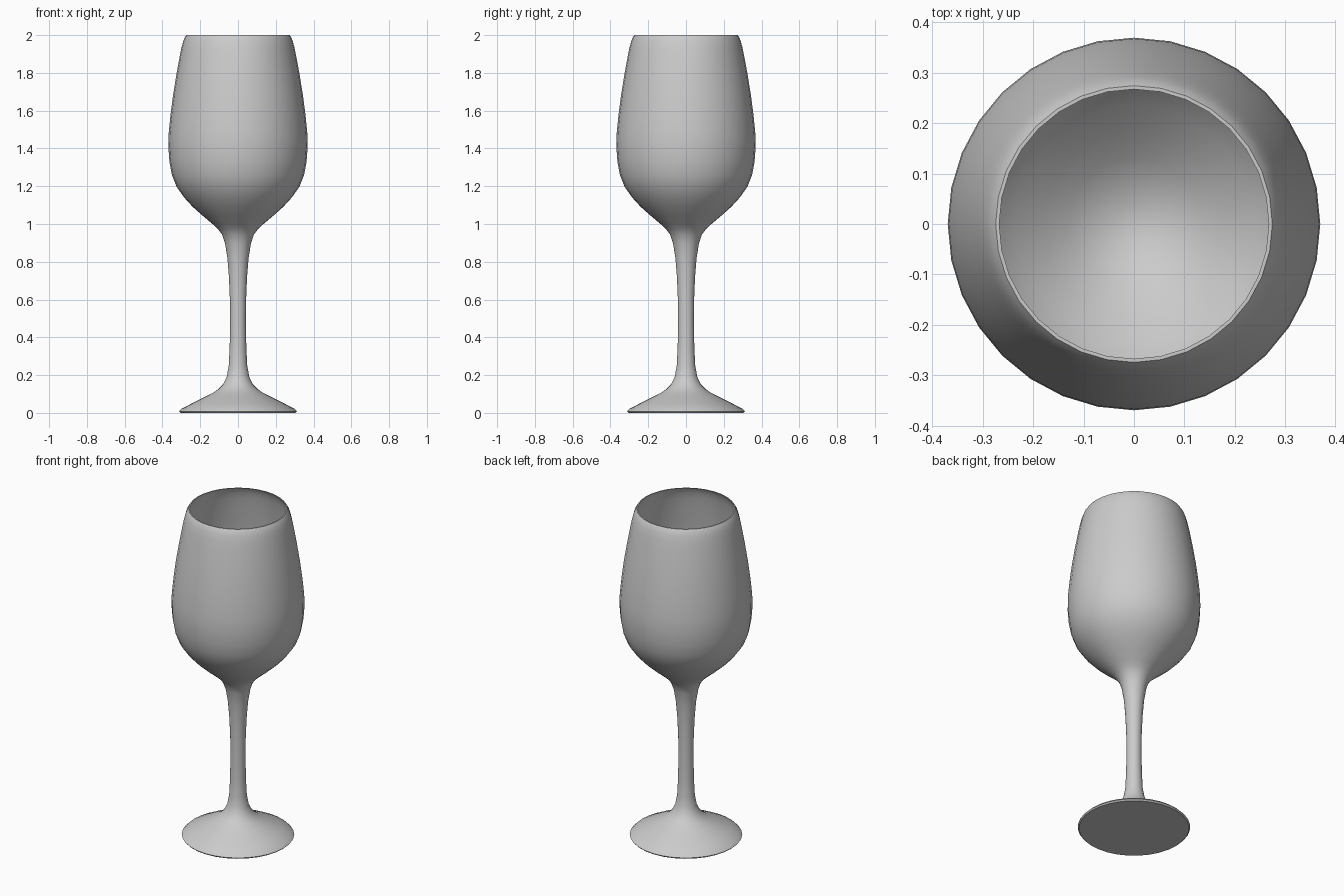
import bpy, bmesh, math

if "Cube" in bpy.data.objects:
    bpy.data.objects.remove(bpy.data.objects["Cube"])

SIDES = 32

# Outer silhouette (radius, height) from base rim up to the lip
foot_stem = [(0.305, 0.0), (0.312, 0.008), (0.298, 0.022), (0.245, 0.05), (0.17, 0.088),
             (0.13, 0.108), (0.105, 0.125), (0.08, 0.15), (0.06, 0.19), (0.049, 0.25),
             (0.044, 0.35), (0.042, 0.47), (0.043, 0.6), (0.048, 0.72),
             (0.056, 0.82), (0.069, 0.90), (0.085, 0.945), (0.108, 0.975)]
bowl = [(0.135, 1.0), (0.185, 1.042), (0.24, 1.091), (0.285, 1.14), (0.325, 1.197),
        (0.35, 1.26), (0.363, 1.33), (0.369, 1.41), (0.367, 1.48), (0.357, 1.58),
        (0.344, 1.68), (0.328, 1.78), (0.310, 1.88), (0.300, 1.93), (0.291, 1.965),
        (0.282, 1.988), (0.274, 2.0)]

# Inner wall: bowl shifted inward along its normals, closed by a rounded bottom
T = 0.007
inner = [(0.267, 2.0)]
for i in range(len(bowl) - 2, -1, -1):
    (r0, z0), (r1, z1) = bowl[max(i - 1, 0)], bowl[i + 1]
    dr, dz = r1 - r0, z1 - z0
    d = math.hypot(dr, dz)
    inner.append((bowl[i][0] - T * dz / d, bowl[i][1] + T * dr / d))
inner += [(0.085, 0.978), (0.04, 0.962)]


def lathe(name, profile, bottom_z, top_z):
    """Spin a profile around z, closing both ends with a centre point."""
    bm = bmesh.new()
    rings = []
    for r, z in profile:
        rings.append([bm.verts.new((r * math.cos(2 * math.pi * k / SIDES),
                                    r * math.sin(2 * math.pi * k / SIDES), z))
                      for k in range(SIDES)])
    for a, b in zip(rings, rings[1:]):
        for k in range(SIDES):
            n = (k + 1) % SIDES
            bm.faces.new((a[k], a[n], b[n], b[k]))
    for ring, z in ((rings[0], bottom_z), (rings[-1], top_z)):
        c = bm.verts.new((0, 0, z))
        for k in range(SIDES):
            bm.faces.new((ring[k], ring[(k + 1) % SIDES], c))
    bmesh.ops.recalc_face_normals(bm, faces=bm.faces)
    mesh = bpy.data.meshes.new(name)
    bm.to_mesh(mesh)
    bm.free()
    obj = bpy.data.objects.new(name, mesh)
    bpy.context.collection.objects.link(obj)
    bpy.context.view_layer.objects.active = obj
    obj.select_set(True)
    bpy.ops.object.shade_smooth_by_angle(angle=math.radians(40))
    return obj


# Wine glass: foot, stem and hollow bowl in one turned body
lathe("wine_glass", foot_stem + bowl + inner, 0.0, 0.957)
